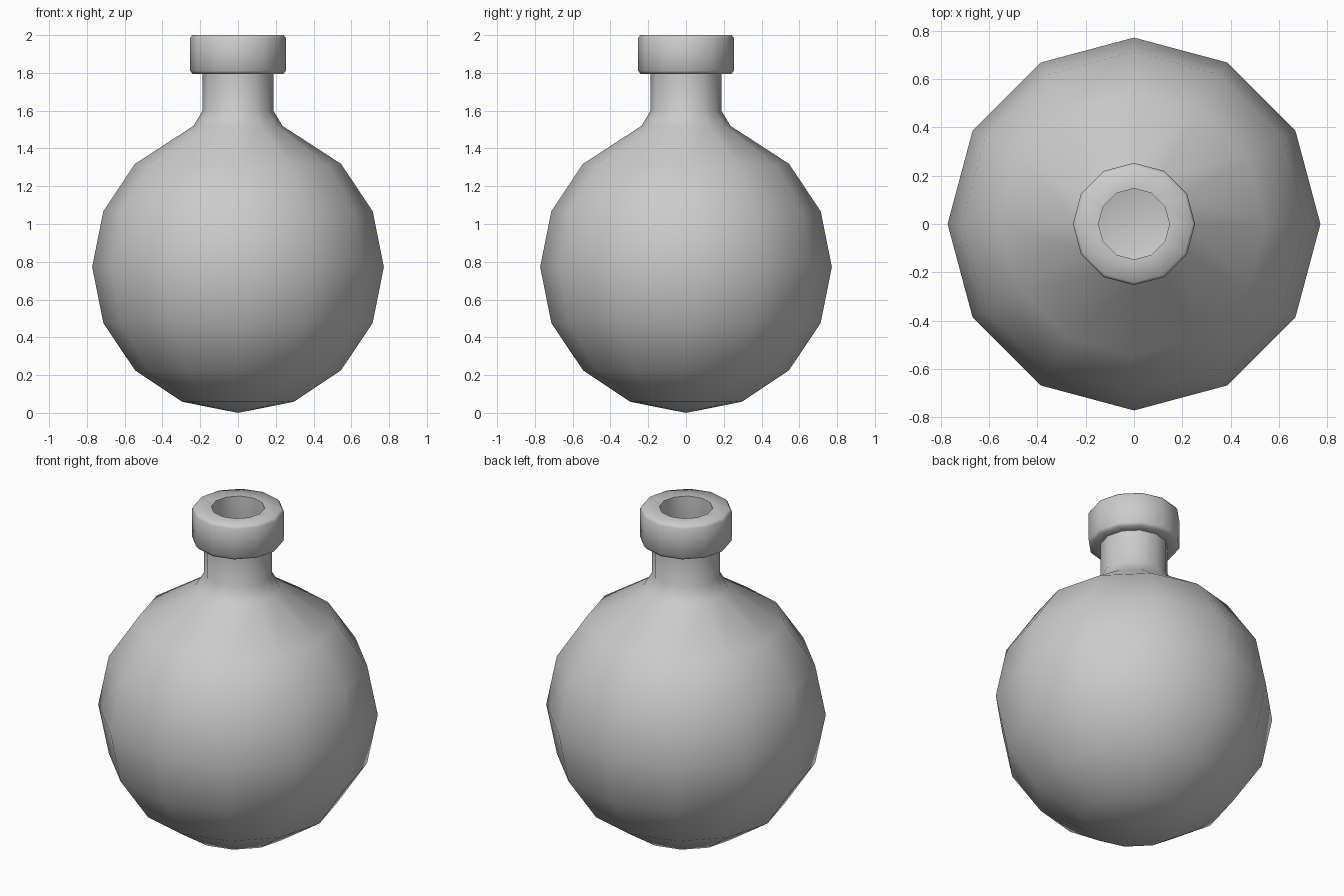
import bpy, bmesh, math

if "Cube" in bpy.data.objects:
    bpy.data.objects.remove(bpy.data.objects["Cube"])

SIDES = 12

def lathe(name, profile, sharp_angle):
    """Revolve an (r, z) profile around z; r = 0 makes a pole."""
    bm = bmesh.new()
    rings = []
    for r, z in profile:
        if r == 0:
            rings.append([bm.verts.new((0, 0, z))])
        else:
            rings.append([bm.verts.new((r * math.cos(2 * math.pi * i / SIDES),
                                        r * math.sin(2 * math.pi * i / SIDES), z))
                          for i in range(SIDES)])
    for a, b in zip(rings, rings[1:]):
        for i in range(SIDES):
            j = (i + 1) % SIDES
            if len(a) == 1:
                bm.faces.new((a[0], b[j], b[i]))
            elif len(b) == 1:
                bm.faces.new((a[i], a[j], b[0]))
            else:
                bm.faces.new((a[i], a[j], b[j], b[i]))
    mesh = bpy.data.meshes.new(name)
    bm.to_mesh(mesh)
    bm.free()
    ob = bpy.data.objects.new(name, mesh)
    bpy.context.collection.objects.link(ob)
    bpy.ops.object.select_all(action='DESELECT')
    ob.select_set(True)
    bpy.context.view_layer.objects.active = ob
    bpy.ops.object.shade_smooth_by_angle(angle=math.radians(sharp_angle))
    return ob

def bulb(radius, steps):
    """Sphere arc from the bottom pole upward in 22.5 degree steps."""
    return [(radius * math.sin(math.pi * k / 8) if k else 0,
             0.772 - radius * math.cos(math.pi * k / 8)) for k in range(steps)]

R = 0.772
WALL = 0.04

# Flask: round body, shoulder, neck, collar and hollow inside
outer = bulb(R, 7) + [(0.235, 1.52), (0.187, 1.60), (0.187, 1.795)]
collar = [(0.24, 1.795), (0.253, 1.81), (0.253, 1.985), (0.242, 2.0), (0.147, 2.0)]
inner = [(0.147, 1.59), (0.20, 1.49)] + bulb(R - WALL, 7)[::-1]
lathe("flask", outer + collar + inner, 62)
